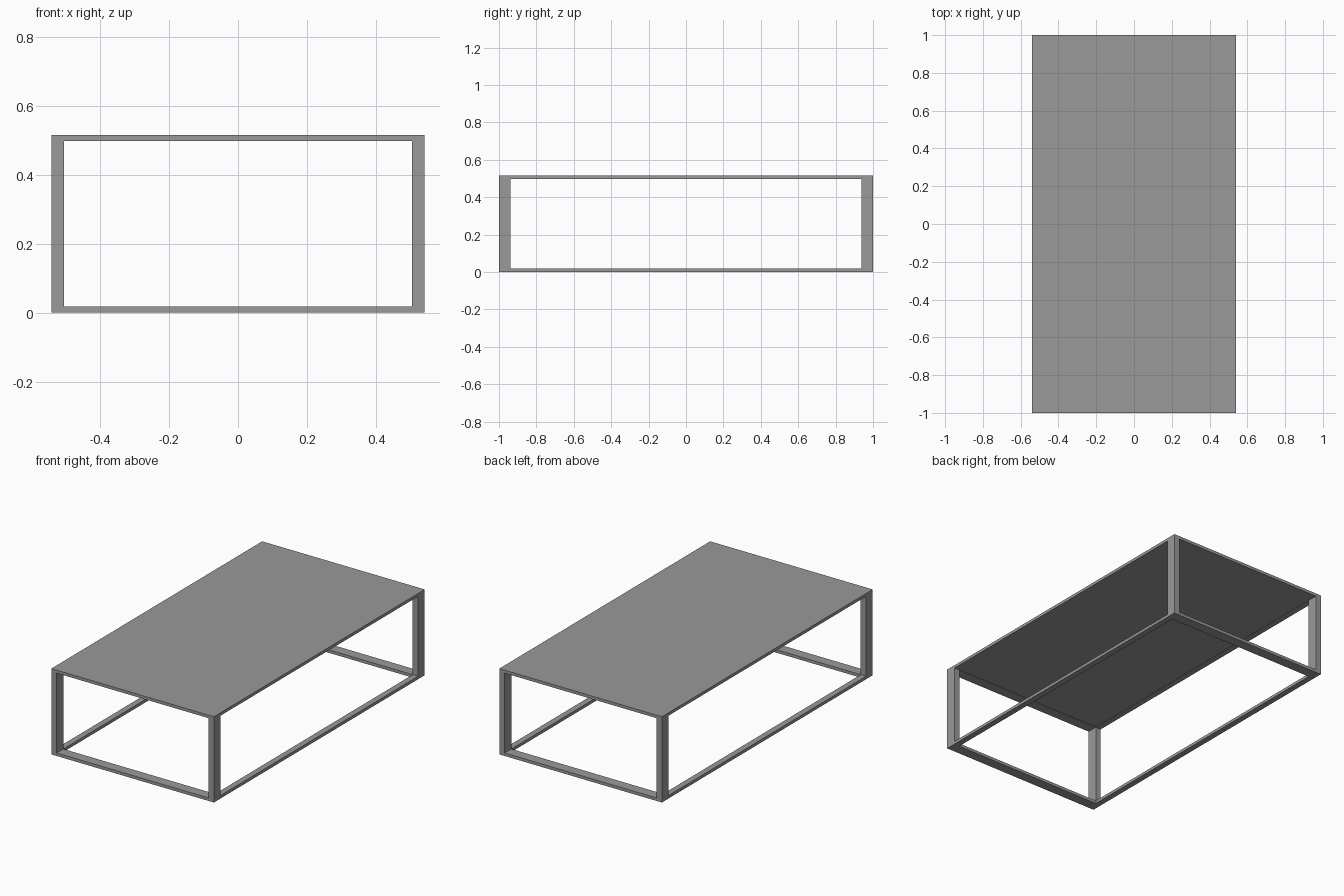
import bpy

cube = bpy.data.objects.get("Cube")
if cube:
    bpy.data.objects.remove(cube, do_unlink=True)

HX, HY, H = 0.54, 1.0, 0.515      # half width, half length, height
LX, LY, T = 0.036, 0.063, 0.018   # leg width, leg depth, rail thickness

grey = bpy.data.materials.new("grey_metal")
grey.use_nodes = True
colour = (0.32, 0.32, 0.32, 1)
grey.diffuse_color = colour
grey.node_tree.nodes["Principled BSDF"].inputs["Base Color"].default_value = colour


def box(name, x, y, z):
    """Box spanning the given (low, high) ranges."""
    spans = (x, y, z)
    bpy.ops.mesh.primitive_cube_add(size=1, location=[(a + b) / 2 for a, b in spans])
    ob = bpy.context.object
    ob.name = name
    ob.scale = [b - a for a, b in spans]
    bpy.ops.object.transform_apply(location=False, rotation=False, scale=True)
    ob.data.materials.append(grey)
    return ob


def span(side, outer, width):
    return tuple(sorted((side * outer, side * (outer - width))))


# Corner legs, between the two frames
for sx, side in ((-1, "right"), (1, "left")):
    for sy, end in ((-1, "front"), (1, "back")):
        box(f"{end}_{side}_leg", span(sx, HX, LX), span(sy, HY, LY), (T, H - T))

# Bottom and top frames: long rails run full length, short rails fit between
for level, z in (("bottom", (0, T)), ("top", (H - T, H))):
    for sx, side in ((-1, "right"), (1, "left")):
        box(f"{level}_{side}_rail", span(sx, HX, LX), (-HY, HY), z)
    for sy, end in ((-1, "front"), (1, "back")):
        box(f"{level}_{end}_rail", (LX - HX, HX - LX), span(sy, HY, LY), z)

# Table top panel set flush inside the top frame
box("table_top", (LX - HX, HX - LX), (LY - HY, HY - LY), (H - T + 0.002, H))
